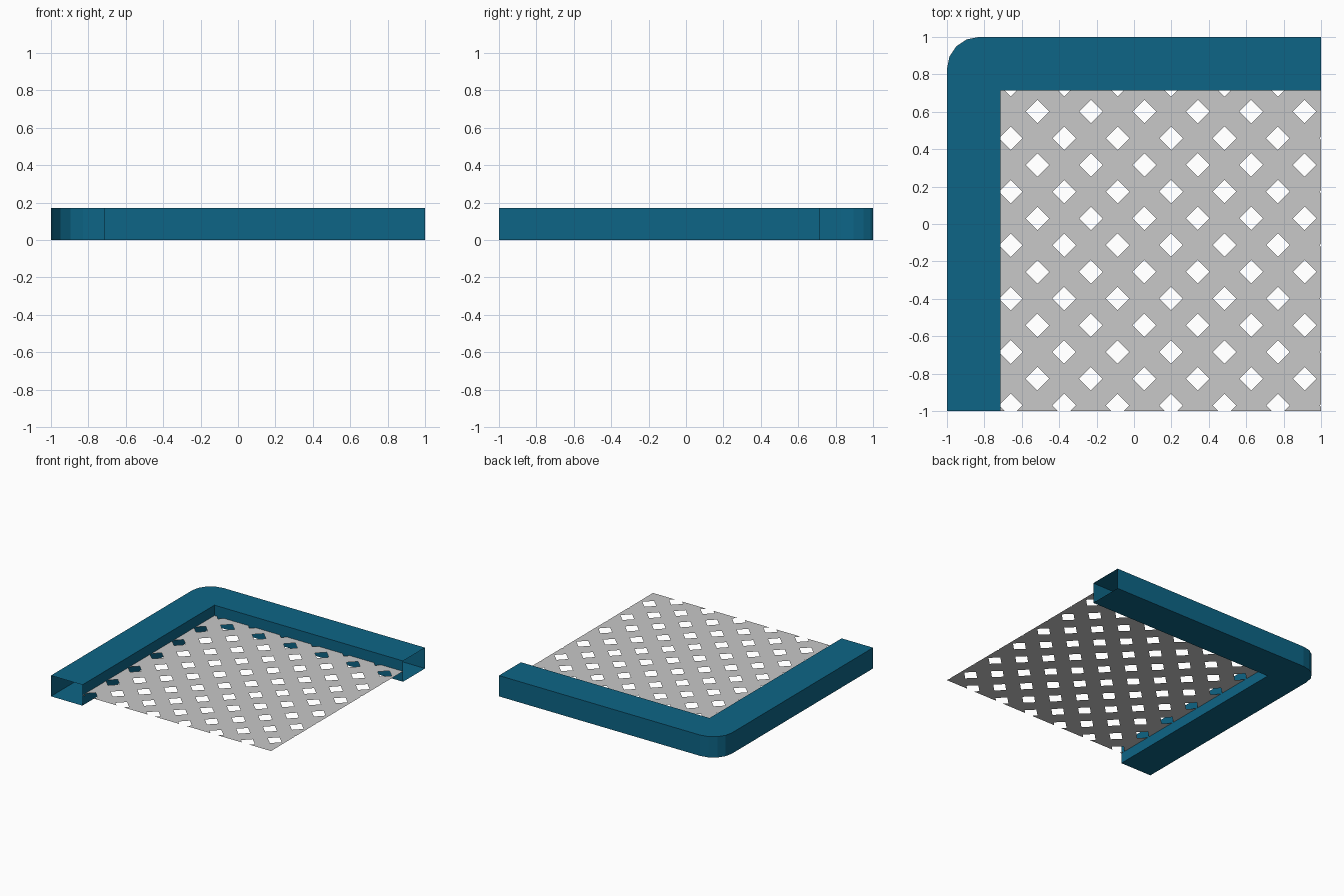
import bpy, bmesh, math
from mathutils import Vector

if "Cube" in bpy.data.objects:
    bpy.data.objects.remove(bpy.data.objects["Cube"])

W = 2 / 7            # frame width and lattice pitch
H = 0.171            # frame height
IN = 1 - W           # inner edge of the frame
R = 0.171            # outer corner radius


def material(name, rgb):
    m = bpy.data.materials.new(name)
    m.diffuse_color = (*rgb, 1)
    m.use_nodes = True
    m.node_tree.nodes["Principled BSDF"].inputs["Base Color"].default_value = m.diffuse_color
    return m


def finish(bm, name, mat):
    me = bpy.data.meshes.new(name)
    bm.to_mesh(me)
    bm.free()
    ob = bpy.data.objects.new(name, me)
    me.materials.append(mat)
    bpy.context.collection.objects.link(ob)
    return ob


teal = material("teal", (0.004, 0.13, 0.24))
grey = material("light grey", (0.58, 0.58, 0.58))

# L-shaped hollow frame with one rounded outer corner and open ends
arc = [(-1 + R - R * math.cos(a), 1 - R + R * math.sin(a))
       for a in (i * math.pi / 8 for i in range(5))]
outline = [(-1, -1), *arc, (1, 1), (1, IN), (-IN, IN), (-IN, -1)]
bm = bmesh.new()
low = [bm.verts.new((x, y, 0)) for x, y in outline]
high = [bm.verts.new((x, y, H)) for x, y in outline]
bm.faces.new(high)
bm.faces.new(low)
n = len(outline)
open_ends = {(-1, -1), (1, 1)}
for i in range(n):
    j = (i + 1) % n
    if i == n - 1 or outline[i] == (1, 1):
        continue     # leave both tube ends open
    bm.faces.new((low[i], low[j], high[j], high[i]))
bmesh.ops.recalc_face_normals(bm, faces=bm.faces)
# make sure the top faces up
bm.faces.ensure_lookup_table()
if bm.faces[0].normal.z < 0:
    bmesh.ops.reverse_faces(bm, faces=bm.faces)
finish(bm, "frame", teal)

# Lattice panel: staggered diamond cells, each with a diamond hole
CELL, HOLE, Z = W / 2, 0.063, H / 2
dirs = [Vector((1, 0, 0)), Vector((0, 1, 0)), Vector((-1, 0, 0)), Vector((0, -1, 0))]
bm = bmesh.new()
for row in range(-1, 14):
    for col in range(-1, 8):
        c = Vector((-0.659 + col * W + (row % 2) * CELL, -0.97 + row * CELL, Z))
        outer = [bm.verts.new(c + d * CELL) for d in dirs]
        inner = [bm.verts.new(c + d * HOLE) for d in dirs]
        for i in range(4):
            j = (i + 1) % 4
            bm.faces.new((outer[i], outer[j], inner[j], inner[i]))
bmesh.ops.remove_doubles(bm, verts=bm.verts, dist=0.001)
# trim the lattice to the opening
for co, no in (((-IN, 0, 0), (-1, 0, 0)), ((1, 0, 0), (1, 0, 0)),
               ((0, -1, 0), (0, -1, 0)), ((0, IN, 0), (0, 1, 0))):
    bmesh.ops.bisect_plane(bm, geom=bm.verts[:] + bm.edges[:] + bm.faces[:],
                           plane_co=co, plane_no=no, clear_outer=True)
finish(bm, "lattice_panel", grey)
